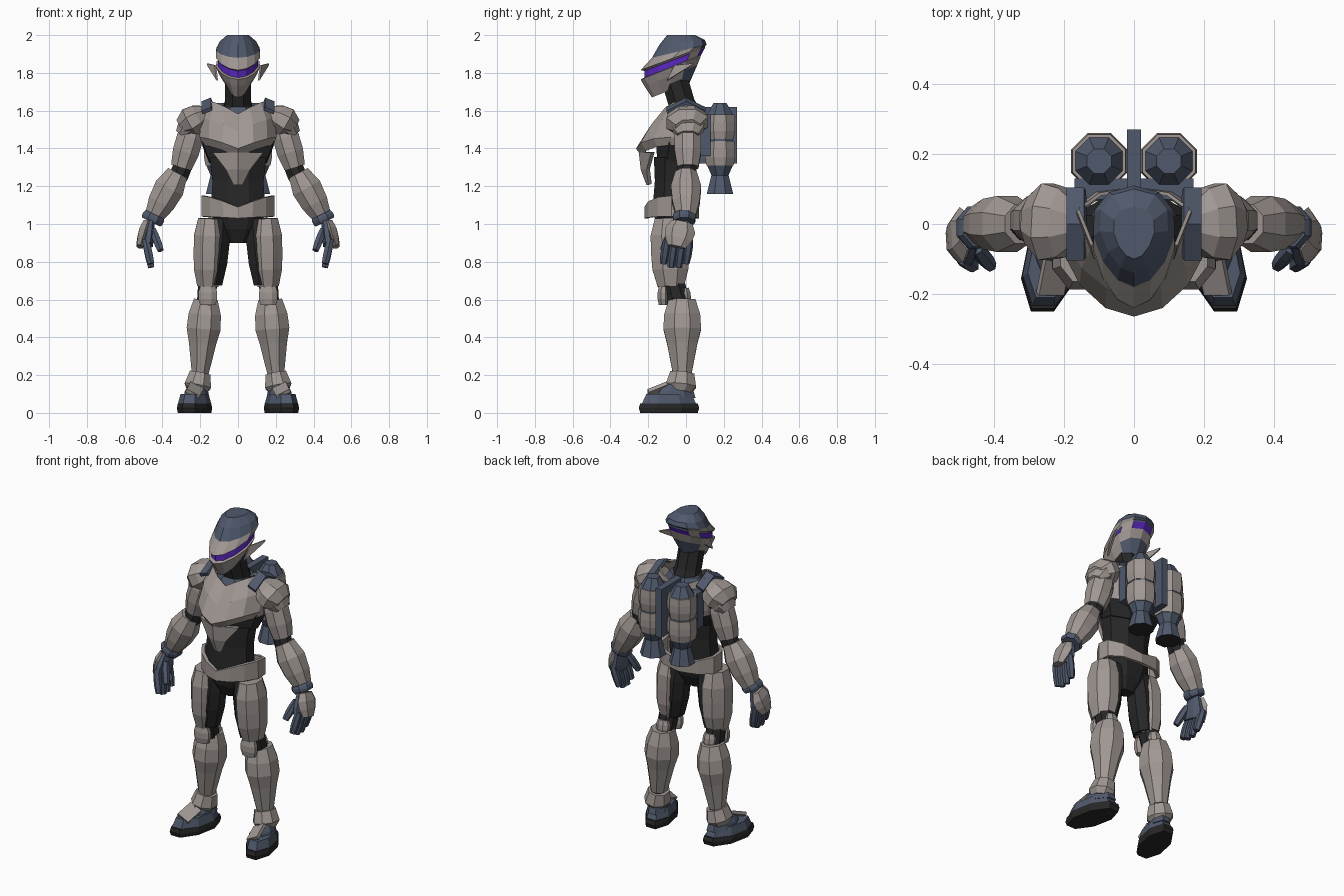
import bpy, bmesh
from math import pi, cos, sin
from mathutils import Vector

old = bpy.data.objects.get("Cube")
if old:
    bpy.data.objects.remove(old)


def material(name, *rgb):
    mat = bpy.data.materials.new(name)
    mat.use_nodes = True
    mat.diffuse_color = (*rgb, 1)
    mat.node_tree.nodes["Principled BSDF"].inputs["Base Color"].default_value = (*rgb, 1)
    return mat


MATERIALS = [material("warm_grey_armor", .35, .31, .29), material("slate_blue", .08, .1, .15),
             material("black_suit", .02, .02, .02), material("violet_visor", .1, .02, .5)]
GREY, SLATE, BLACK, VIOLET = range(4)


def skin(name, rings, colour, closed=True, caps=True, mirror=False, thickness=0, rule=None):
    """Join rows of points with quads; a rule may recolour faces by centre and normal."""
    bm = bmesh.new()
    rows = [[bm.verts.new(point) for point in ring] for ring in rings]
    count = len(rows[0])
    for index, (lower, upper) in enumerate(zip(rows, rows[1:])):
        for j in range(count if closed else count - 1):
            k = (j + 1) % count
            face = bm.faces.new((lower[j], lower[k], upper[k], upper[j]))
            face.material_index = colour[index] if isinstance(colour, list) else colour
    if closed and caps:
        for row in (rows[0], rows[-1]):
            face = bm.faces.new(row)
            face.material_index = row[0].link_faces[0].material_index
    bmesh.ops.recalc_face_normals(bm, faces=bm.faces)
    for face in bm.faces:
        face.normal_update()
        painted = rule(face.calc_center_median(), face.normal) if rule else None
        if painted is not None:
            face.material_index = painted
    mesh = bpy.data.meshes.new(name)
    bm.to_mesh(mesh)
    bm.free()
    for mat in MATERIALS:
        mesh.materials.append(mat)
    part = bpy.data.objects.new(name, mesh)
    bpy.context.collection.objects.link(part)
    if mirror:
        part.modifiers.new("Mirror", 'MIRROR')
    if thickness:
        solid = part.modifiers.new("Thickness", 'SOLIDIFY')
        solid.thickness, solid.offset = thickness, 0


def tube(name, start, end, wide, deep, shape, colour, sides=8, splay=0, rule=None):
    """Faceted tube whose half width and depth follow a shape; off-centre tubes are mirrored."""
    start, end = Vector(start), Vector(end)
    axis = (end - start).normalized()
    back = Vector((0, 1, 0))
    back = (back - axis * back.dot(axis)).normalized()
    side = back.cross(axis)
    rings = []
    for step, scale in enumerate(shape):
        centre = start.lerp(end, step / (len(shape) - 1))
        scale /= cos(pi / sides)
        ring = []
        for i in range(sides):
            angle = (i + .5) * 2 * pi / sides
            offset = side * wide * cos(angle) + back * deep * sin(angle)
            offset.x -= splay * offset.y
            ring.append(centre + offset * scale)
        rings.append(ring)
    skin(name, rings, colour, mirror=start.x > 0, rule=rule)


def egg(front, back, width, z, tilt=0, peak=0):
    """Oval ring, narrow at the front, raised toward the back (tilt) or the sides (peak)."""
    ring = []
    for i in range(12):
        angle = i * pi / 6
        along = (back - front) * (1 - cos(angle)) / 2
        ring.append((width * sin(angle - sin(angle) / 4), front + along,
                     z + tilt * along + peak * abs(sin(angle))))
    return ring


# Shared silhouettes, as scale factors from start to end
EVEN = (1, 1)
BARREL = (.8, 1, 1, .8)
BULGE = (.7, 1, .9, .6)
FLARE = (.6, .8, 1, 1)
TAPER = (1, .9, .6)
CAP = (.5, .9, 1, .6)

# Helmet, with a recessed visor band and a slate crown
outline = [(-.18, .02, .05, 1.67), (-.22, .06, .1, 1.73), (-.24, .08, .12, 1.765),
           (-.22, .08, .11, 1.775), (-.22, .1, .11, 1.81), (-.24, .1, .12, 1.815),
           (-.18, .11, .12, 1.88), (-.14, .1, .1, 1.95), (-.1, .05, .06, 2)]
bands = [GREY, GREY, GREY, VIOLET, GREY, GREY, SLATE, SLATE]


def helmet_rule(centre, normal):
    nape = centre.y > 0 and centre.z < 1.8
    crown = centre.y > .08 and centre.z > 1.92
    if nape or crown:
        return SLATE
    if centre.y > 0 and centre.z < 1.9:
        return GREY


skin("helmet", [egg(*ring, tilt=min(.4, 4 - 2 * ring[-1])) for ring in outline], bands,
     rule=helmet_rule)
skin("helmet_fin", [[(.11, -.1, 1.76), (.12, -.06, 1.84)], [(.16, .03, 1.84), (.16, .04, 1.85)]],
     GREY, closed=False, mirror=True, thickness=.01)

# Neck and undersuit
tube("neck", (0, 0, 1.56), (0, -.07, 1.8), .07, .07, (1.3, 1, 1, 1), BLACK)
tube("collar", (0, -.01, 1.54), (0, -.01, 1.62), .12, .1, (1, 1, .8), SLATE)
tube("pelvis", (0, -.08, .9), (0, -.08, 1.12), .14, .09, (.4, .8, 1, 1), BLACK)
tube("abdomen", (0, -.08, 1.1), (0, -.07, 1.35), .15, .1, (.95, .9, 1), BLACK)
tube("ribs", (0, -.06, 1.33), (0, 0, 1.62), .19, .12, (.8, 1, .9, .5), BLACK)

# Breastplate, belly plate and hip belt
skin("breastplate", [egg(-.12, .1, .16, 1.58, peak=.07), egg(-.2, .11, .2, 1.49, peak=.07),
                     egg(-.26, .1, .205, 1.4, peak=.06), egg(-.23, .09, .19, 1.36, peak=.06)],
     GREY, caps=False, thickness=.01)
skin("belly_plate", [[(-w, front + w / 2, z), (0, front, z), (w, front + w / 2, z)]
                     for w, front, z in ((.13, -.24, 1.38), (.06, -.23, 1.29), (.02, -.2, 1.21))],
     GREY, closed=False, thickness=.02)
skin("shoulder_strap", [[(.14, y, 1.66 - 5 * y * y), (.19, y, 1.64 - 5 * y * y)]
                        for y in (-.1, 0, .1)], SLATE, closed=False, mirror=True, thickness=.02)
skin("hip_belt", [egg(-.21, .06, .19, 1.09, peak=.06), egg(-.21, .06, .19, 1.03, peak=.01)],
     GREY, caps=False, thickness=.02)

# Twin-tank backpack
tube("backpack_spine", (0, .17, 1.32), (0, .17, 1.62), .02, .1, EVEN, SLATE, sides=4)
tube("backpack_mount", (0, .1, 1.36), (0, .1, 1.58), .17, .03, EVEN, SLATE, sides=4)
tube("tank_core", (.1, .18, 1.25), (.1, .18, 1.64), .07, .07, (.6, 1, 1, 1, 1, 1, .5), SLATE)
for label, z in (("lower", 1.31), ("upper", 1.45)):
    tube(label + "_tank_shell", (.1, .18, z), (.1, .18, z + .13), .08, .08, (.9, 1, 1, .95), GREY)
tube("nozzle", (.1, .18, 1.16), (.1, .18, 1.27), .07, .07, (1, .8, .6), SLATE,
     rule=lambda centre, normal: BLACK if normal.z < -.9 else None)

# Arms
tube("shoulder_pad", (.16, 0, 1.59), (.3, .01, 1.51), .08, .11, CAP, GREY)
tube("shoulder_flare", (.25, .01, 1.53), (.3, .01, 1.47), .06, .09, TAPER, GREY)
tube("upper_arm", (.23, .01, 1.54), (.3, .01, 1.3), .07, .07, BARREL, GREY)
tube("elbow", (.28, .01, 1.34), (.33, 0, 1.21), .05, .05, BARREL, BLACK)
tube("forearm", (.32, 0, 1.27), (.45, 0, 1.03), .08, .08, BULGE, GREY)
tube("wrist_cuff", (.44, -.01, 1.05), (.46, -.01, 1.01), .06, .06, (.9, 1, 1, .9), SLATE)
tube("palm", (.46, -.02, 1.02), (.48, -.05, .89), .03, .07, FLARE, SLATE)
tube("hand_guard", (.48, -.02, 1.01), (.52, -.05, .88), .03, .07, BULGE, GREY, sides=6)
for finger in range(4):
    y = .04 * finger - .1
    tip = .77 if finger in (1, 2) else .79
    tube(f"finger_{finger + 1}", (.49, y, .92), (.46, y - .02, tip), .02, .02, BARREL, SLATE, sides=6)
tube("thumb", (.45, -.07, .97), (.41, -.12, .86), .02, .02, BARREL, SLATE, sides=6)

# Legs
tube("inner_thigh", (.1, -.08, 1.03), (.14, -.08, .68), .07, .08, BARREL, BLACK)
tube("thigh_armor", (.15, -.09, 1.03), (.16, -.08, .67), .08, .1, (.75, 1, 1, .95, .7), GREY,
     rule=lambda centre, normal: BLACK if normal.x < -.9 and centre.z < .98 else None)
tube("knee_joint", (.16, -.07, .7), (.17, -.03, .54), .05, .06, EVEN, BLACK)
tube("knee_cap", (.16, -.12, .67), (.16, -.12, .57), .05, .03, BARREL, GREY)
tube("knee_back", (.16, -.01, .66), (.16, 0, .58), .04, .03, BARREL, GREY)
tube("shin_armor", (.17, -.02, .6), (.2, -.02, .21), .09, .1, (.7, .95, 1, .8, .65, .5), GREY)
tube("ankle_joint", (.2, -.02, .24), (.21, -.02, .1), .04, .05, EVEN, BLACK)
tube("ankle_guard", (.2, -.02, .21), (.22, -.03, .11), .07, .08, (.8, .9, 1, .7), GREY)

# Boots, with the toes turned slightly outward
tube("boot_sole", (.23, -.09, 0), (.23, -.09, .05), .08, .16, (.95, 1, .95), BLACK, splay=.2)
tube("boot_upper", (.23, -.09, .05), (.23, -.09, .1), .08, .15, (.95, .8), SLATE, splay=.2)
tube("boot_collar", (.22, -.05, .08), (.22, -.05, .15), .06, .1, TAPER, SLATE, splay=.2)
tube("instep_plate", (.22, -.1, .14), (.24, -.2, .1), .04, .01, EVEN, GREY, sides=4)
